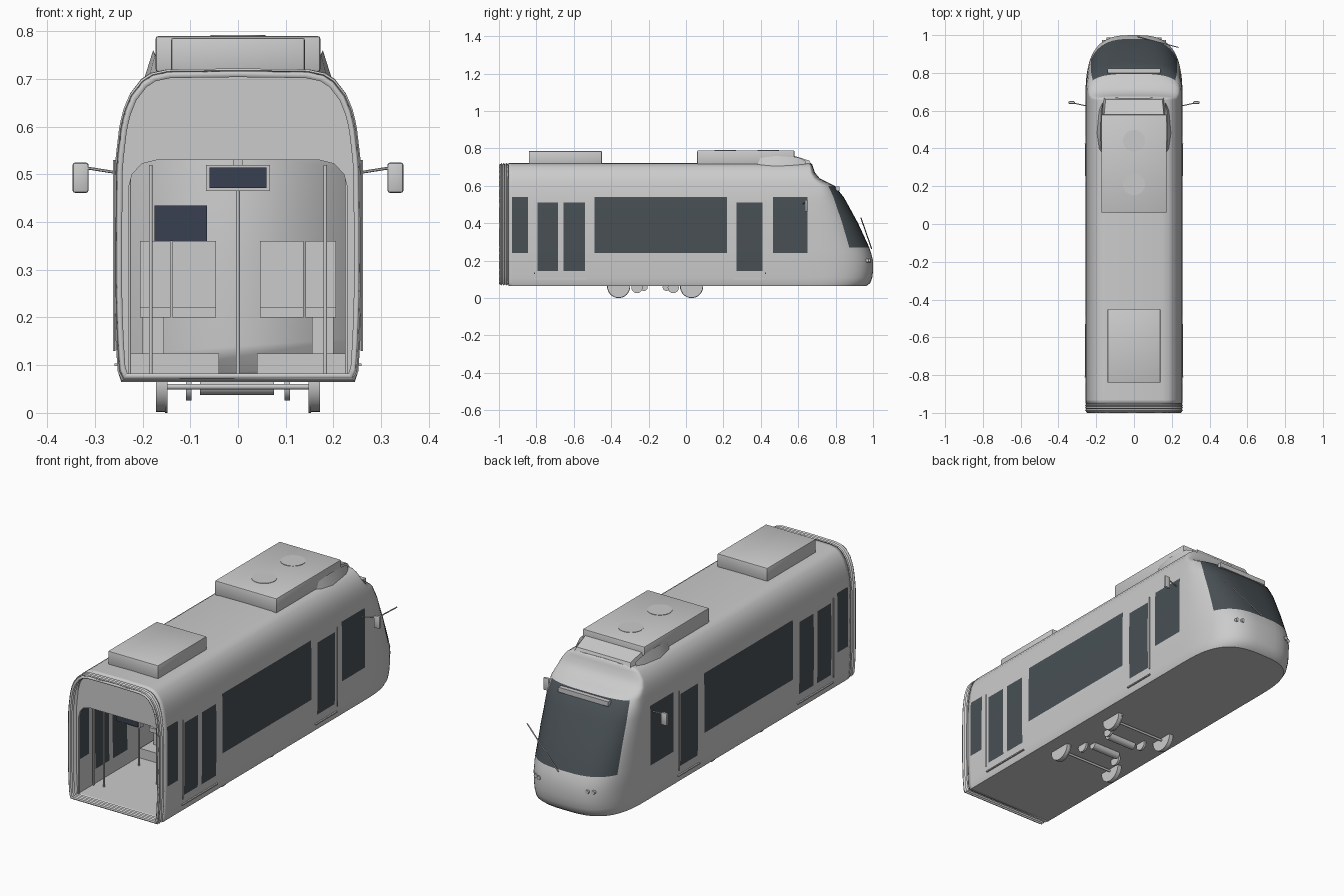
import bpy, bmesh, math
from mathutils import Vector

cube = bpy.data.objects.get("Cube")
if cube:
    bpy.data.objects.remove(cube, do_unlink=True)


def material(name, rgb):
    m = bpy.data.materials.new(name)
    m.use_nodes = True
    m.diffuse_color = (*rgb, 1)
    m.node_tree.nodes["Principled BSDF"].inputs["Base Color"].default_value = (*rgb, 1)
    return m


GREY = material("light grey paint", (0.6, 0.6, 0.6))
GLASS = material("dark glass", (0.065, 0.08, 0.09))
SCREEN = material("dark blue screen", (0.04, 0.05, 0.08))


def finish(name, bm, mats, angle=35):
    mesh = bpy.data.meshes.new(name)
    bm.to_mesh(mesh)
    bm.free()
    for m in mats:
        mesh.materials.append(m)
    mesh.shade_smooth()
    mesh.set_sharp_from_angle(angle=math.radians(angle))
    ob = bpy.data.objects.new(name, mesh)
    bpy.context.scene.collection.objects.link(ob)
    return ob


def box(name, lo, hi, mat=GREY, bevel=0.0):
    lo, hi = Vector(lo), Vector(hi)
    bm = bmesh.new()
    bmesh.ops.create_cube(bm, size=1)
    for v in bm.verts:
        v.co = Vector(v.co[i] * (hi[i] - lo[i]) + (hi[i] + lo[i]) / 2 for i in range(3))
    if bevel:
        bmesh.ops.bevel(bm, geom=bm.edges[:], offset=bevel, segments=2, affect='EDGES', profile=0.5)
    return finish(name, bm, [mat])


def rod(name, a, b, r, mat=GREY, sides=12, r2=None):
    a, b = Vector(a), Vector(b)
    bm = bmesh.new()
    bmesh.ops.create_cone(bm, cap_ends=True, segments=sides, radius1=r,
                          radius2=r if r2 is None else r2, depth=(b - a).length)
    q = (b - a).to_track_quat('Z', 'Y')
    for v in bm.verts:
        v.co = q @ v.co + (a + b) / 2
    return finish(name, bm, [mat])


def solidify(ob, t):
    mod = ob.modifiers.new("thickness", 'SOLIDIFY')
    mod.thickness, mod.offset = t, -1


# Body levels: height, half width, start of nose curve, tip of nose
LEVELS = [(.065, .245, .65, .965), (.08, .25, .65, .985), (.11, .252, .65, .996),
          (.145, .254, .65, 1.0), (.2, .256, .65, 1.0), (.24, .257, .65, .99),
          (.27, .257, .65, .98), (.4, .257, .66, .92), (.51, .256, .67, .86),
          (.54, .254, .675, .843), (.6, .247, .69, .795), (.62, .243, .68, .755),
          (.64, .238, .67, .715), (.67, .226, .66, .69), (.7, .203, .657, .68),
          (.713, .183, .656, .675), (.72, .15, .655, .67), (.722, 0, .655, .668)]
# Side glazing: y from, y to, z from, z to
WINDOWS = [(-.93, -.845, .24, .54), (-.795, -.685, .145, .51), (-.655, -.54, .145, .51),
           (-.49, .22, .24, .54), (.27, .41, .145, .51), (.465, .65, .24, .54)]
SIDE_Y = [-.95] + [y for w in WINDOWS for y in w[:2]]
NOSE = 16


def level_ring(z, w, s, tip):
    half = [(w, y) for y in SIDE_Y]
    for i in range(NOSE + 1):
        a = math.pi / 2 * i / NOSE
        half.append((w * max(math.cos(a), 0) ** (2 / 3), s + (tip - s) * math.sin(a) ** (2 / 3)))
    half[-1] = (0, tip)
    pts = half + [(-x, y) for x, y in half[-2::-1]]
    return [(x, y, z) for x, y in pts]


# Main shell with glazing
bm = bmesh.new()
rings = [[bm.verts.new(p) for p in level_ring(*lv)] for lv in LEVELS]
n = len(rings[0])
first = len(SIDE_Y) + 6
for j in range(len(rings) - 1):
    z = (LEVELS[j][0] + LEVELS[j + 1][0]) / 2
    for i in range(n - 1):
        f = bm.faces.new((rings[j][i], rings[j][i + 1], rings[j + 1][i + 1], rings[j + 1][i]))
        y = f.calc_center_median().y
        side = min(i, n - 2 - i) < len(SIDE_Y) - 1
        pane = any(a < y < b and c < z < d for a, b, c, d in WINDOWS) and side
        shield = first <= i < n - 1 - first and .27 < z < .6
        f.material_index = int(pane or shield)
base = rings[0]
for i in range(n // 2):
    loop = [base[i], base[i + 1], base[n - 2 - i], base[n - 1 - i]]
    bm.faces.new(list(dict.fromkeys(loop)))
bmesh.ops.remove_doubles(bm, verts=bm.verts[:], dist=0.0002)
bmesh.ops.recalc_face_normals(bm, faces=bm.faces[:])
bm.normal_update()
if min(bm.faces, key=lambda f: f.calc_center_median().z).normal.z > 0:
    bmesh.ops.reverse_faces(bm, faces=bm.faces[:])
solidify(finish("body_shell", bm, [GREY, GLASS]), .014)

# Cross-section shared by the gangway and the end wall
half = [(w, z) for z, w, s, t in LEVELS]


def section(k):
    pts = half + [(-x, z) for x, z in half[-2::-1]]
    return [(x * k, .393 + (z - .393) * k) for x, z in pts]


# Folded gangway ring
bm = bmesh.new()
folds = []
for i in range(9):
    k = .97 if i % 2 == 0 else .945
    folds.append([bm.verts.new((x, -1 + i * .0065, z)) for x, z in section(k)])
m = len(folds[0])
for a, b in zip(folds, folds[1:]):
    for i in range(m):
        bm.faces.new((a[i], a[(i + 1) % m], b[(i + 1) % m], b[i]))
bmesh.ops.recalc_face_normals(bm, faces=bm.faces[:])
solidify(finish("gangway_bellows", bm, [GREY], 20), .01)

# End wall with a rounded doorway
door = [(.23, .075), (.23, .47), (.222, .5), (.202, .522), (.17, .53)]
outline = section(.965) + [(-x, z) for x, z in door] + door[::-1]
bm = bmesh.new()
f = bm.faces.new([bm.verts.new((x, -.945, z)) for x, z in outline])
ext = bmesh.ops.extrude_face_region(bm, geom=[f])
for v in ext["geom"]:
    if isinstance(v, bmesh.types.BMVert):
        v.co.y += .012
bmesh.ops.recalc_face_normals(bm, faces=bm.faces[:])
finish("end_wall", bm, [GREY])

# Cab partition, screens and cabin display
bm = bmesh.new()
bm.faces.new([bm.verts.new((x, .44, z)) for x, z in section(.955)])
solidify(finish("cab_partition", bm, [GREY]), .01)
box("partition_window", (-.175, .422, .36), (-.065, .428, .435), SCREEN)
box("display_case", (-.067, -.88, .465), (.067, -.85, .52))
box("display_screen", (-.06, -.886, .471), (.06, -.88, .514), SCREEN)
box("display_hanger", (-.01, -.87, .52), (.01, -.86, .712))

# Roof equipment
box("rear_roof_unit", (-.14, -.84, .715), (.14, -.45, .786), bevel=.004)
box("front_roof_unit", (-.173, .06, .715), (.173, .58, .79), bevel=.006)
for y in (.21, .44):
    rod("roof_fan", (0, y, .785), (0, y, .792), .058, sides=32)


def wedge(name, bottom, top, z0, z1):
    bm = bmesh.new()
    lo = [bm.verts.new((x, y, z0)) for x, y in bottom]
    hi = [bm.verts.new((x, y, z)) for (x, y), z in zip(top, z1)]
    bm.faces.new(lo)
    bm.faces.new(hi)
    for i in range(len(lo)):
        k = (i + 1) % len(lo)
        bm.faces.new((lo[i], lo[k], hi[k], hi[i]))
    bmesh.ops.recalc_face_normals(bm, faces=bm.faces[:])
    finish(name, bm, [GREY])


wedge("roof_fairing", [(-.17, .56), (.17, .56), (.16, .67), (-.16, .67)],
      [(-.16, .56), (.16, .56), (.15, .66), (-.15, .66)], .71, (.766, .766, .735, .735))
for s in (-1, 1):
    side = [(.17, .37), (.188, .4), (.197, .48), (.188, .6), (.17, .64)]
    top = [(.165, .37), (.174, .4), (.178, .48), (.174, .6), (.165, .64)]
    wedge("side_fairing", [(x * s, y) for x, y in side], [(x * s, y) for x, y in top],
          .7, (.735, .75, .76, .752, .735))

# Wiper and destination sign
rod("wiper_arm", (.02, .992, .265), (.235, .935, .43), .003, sides=6)
box("destination_sign", (-.14, .80, .572), (.14, .822, .596))

for s in (-1, 1):
    # Mirrors, headlights and door fittings
    rod("mirror_arm", (s * .25, .625, .503), (s * .32, .64, .514), .003, sides=6)
    x0, x1 = sorted((s * .313, s * .347))
    box("side_mirror", (x0, .635, .461), (x1, .65, .525), bevel=.006)
    for x, y in ((.135, .984), (.16, .972)):
        rod("headlight", (s * x, y - .02, .2), (s * x, y + .003, .2), .01)
    for a, b in ((-.81, -.53), (.255, .425)):
        x0, x1 = sorted((s * .245, s * .259))
        box("door_sill", (x0, a, .098), (x1, b, .104))
    for y in (-.81, .425):
        rod("door_handrail", (s * .259, y, .13), (s * .259, y, .53), .003, sides=6)
    # Interior poles
    for y in (-.81, -.53, .25):
        rod("door_pole", (s * .183, y, .075), (s * .183, y, .52), .004)
    rod("wall_pole", (s * .228, -.83, .08), (s * .228, -.83, .525), .004)
    # Wheel covers and seats
    x0, x1 = sorted((s * .04, s * .226))
    box("wheel_cover", (x0, -.46, .075), (x1, .13, .125))
    for y in (-.36, .0):
        x0, x1 = sorted((s * .155, s * .2))
        box("seat_pedestal", (x0, y - .03, .12), (x1, y + .03, .202))
        for a, b in ((.046, .137), (.141, .205)):
            x0, x1 = sorted((s * a, s * b))
            box("seat_cushion", (x0, y - .06, .2), (x1, y + .06, .222))
            box("seat_back", (x0, y + .045, .2), (x1, y + .06, .36))
    # Wheels and brake hangers
    for y in (-.36, .03):
        rod("wheel", (s * .152, y, .062), (s * .172, y, .062), .06, sides=32)
        rod("wheel_flange", (s * .148, y, .062), (s * .153, y, .062), .062, sides=32)
    for y in (-.262, -.068):
        rod("brake_hanger", (s * .097, y, .056), (s * .109, y, .056), .03, sides=16)

# Centre pole, axles and motors
for y in (-.65, .3):
    rod("centre_pole", (0, y, .075), (0, y, .71), .004)
for y in (-.36, .03):
    rod("axle", (-.16, y, .055), (.16, y, .055), .006)
for y in (-.225, -.105):
    rod("motor", (-.08, y, .058), (.075, y, .058), .02, sides=16)
